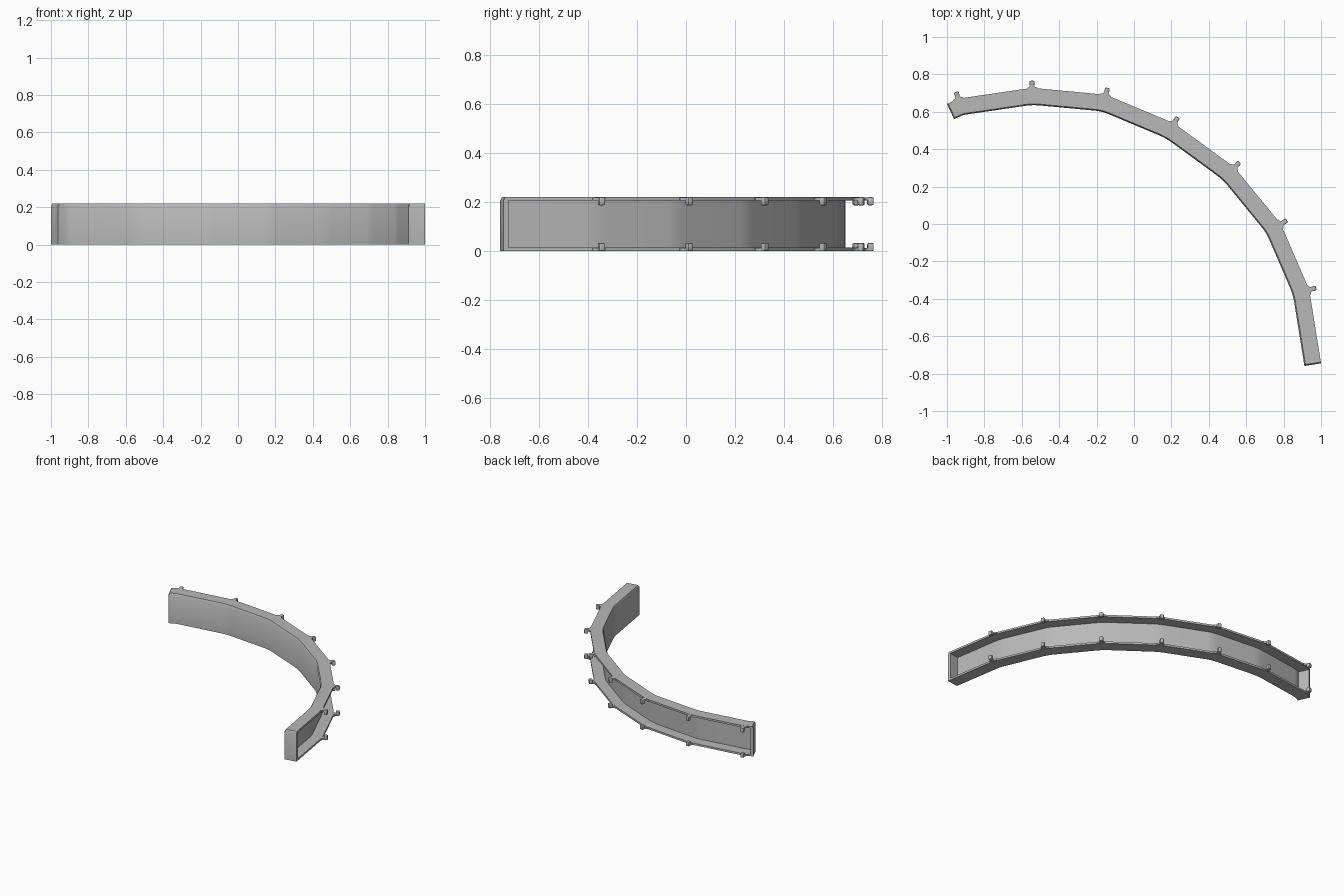
import bpy, bmesh
from mathutils import Vector

cube = bpy.data.objects.get("Cube")
if cube:
    bpy.data.objects.remove(cube, do_unlink=True)

H, W, T = 0.22, 0.09, 0.014      # height, depth, wall thickness
BX, BZ = 0.007, 0.013            # bevel on the inner top edge
CAP = 0.02                       # end wall thickness

grey = bpy.data.materials.new("Plain grey")
grey.use_nodes = True
grey.diffuse_color = (0.48, 0.48, 0.48, 1)
grey.node_tree.nodes["Principled BSDF"].inputs["Base Color"].default_value = (0.48, 0.48, 0.48, 1)


def finish(name, bm, angle=0.5):
    bmesh.ops.recalc_face_normals(bm, faces=bm.faces)
    mesh = bpy.data.meshes.new(name)
    bm.to_mesh(mesh)
    bm.free()
    mesh.materials.append(grey)
    ob = bpy.data.objects.new(name, mesh)
    bpy.context.collection.objects.link(ob)
    bpy.ops.object.select_all(action='DESELECT')
    ob.select_set(True)
    bpy.context.view_layer.objects.active = ob
    bpy.ops.object.shade_smooth_by_angle(angle=angle)
    return ob


def outward(tangent):
    return Vector((-tangent.y, tangent.x))


def loft(name, sections):
    """Skin a run of (point, normal, profile); profile is (depth, z)."""
    bm = bmesh.new()
    rings = []
    for p, n, profile in sections:
        rings.append([bm.verts.new((*(p - n * d), z)) for d, z in profile])
    for a, b in zip(rings, rings[1:]):
        for i in range(len(a)):
            j = (i + 1) % len(a)
            bm.faces.new((a[i], a[j], b[j], b[i]))
    bm.faces.new(rings[0])
    bm.faces.new(rings[-1])
    return finish(name, bm)


# Outer edge of the curved run
path = [Vector(p) for p in (
    (-1.0, 0.642), (-0.94, 0.67), (-0.545, 0.728), (-0.15, 0.691), (0.215, 0.538),
    (0.537, 0.303), (0.785, 0.0), (0.937, -0.352), (1.0, -0.745))]
start_dir = (path[1] - path[0]).normalized()
end_dir = (path[-1] - path[-2]).normalized()

channel = [(0, H), (W - BX, H), (W, H - BZ), (W, 0), (0, 0),
           (0, T), (W - T, T), (W - T, H - T), (0, H - T)]


def solid(drop):
    return [(0, H - drop), (W - BX, H - drop), (W, H - BZ), (W, 0), (0, 0)]


# Channel with softly rounded corners
stations = [(path[0] + start_dir * CAP, outward(start_dir), channel)]
corners = []
for a, b, c in zip(path, path[1:], path[2:]):
    d0, d1 = (b - a).normalized(), (c - b).normalized()
    reach = min(0.05, (b - a).length * 0.5)
    p0, p1 = b - d0 * reach, b + d1 * reach
    for k in range(6):
        t = k / 5
        p = p0 * (1 - t) ** 2 + b * 2 * t * (1 - t) + p1 * t * t
        stations.append((p, outward(d0.lerp(d1, t).normalized()), channel))
    corners.append((b, (d0 + d1).normalized()))
stations.append((path[-1] - end_dir * CAP, outward(end_dir), channel))
loft("curved_channel", stations)

# Closed end walls with a bevelled top edge
for name, p, inward in (("right_end_wall", path[0], start_dir),
                        ("left_end_wall", path[-1], -end_dir)):
    n = outward(start_dir if name.startswith("right") else end_dir)
    loft(name, [(p, n, solid(BZ)), (p + inward * BX, n, solid(0)),
                (p + inward * CAP, n, solid(0))])

# Hooks: a flared tab with a rounded lip turned toward the opening
TAB = [(-0.03, -0.01), (-0.028, 0.0), (-0.016, 0.005), (-0.011, 0.014), (-0.011, 0.032),
       (0.011, 0.032), (0.011, 0.014), (0.016, 0.005), (0.028, 0.0), (0.03, -0.01)]


def hook(name, p, tangent, top):
    n = outward(tangent)
    bm = bmesh.new()

    def prism(outline, z0, z1):
        loops = []
        for z in (z0, z1):
            if top:
                z = H - z
            loops.append([bm.verts.new((*(p + tangent * s + n * r), z)) for s, r in outline])
        faces = [bm.faces.new(loops[0]), bm.faces.new(loops[1])]
        for i in range(len(outline)):
            j = (i + 1) % len(outline)
            faces.append(bm.faces.new((loops[0][i], loops[0][j], loops[1][j], loops[1][i])))
        return faces

    prism(TAB, 0.001, T - 0.001)
    lip = prism([(-0.013, 0.012), (-0.013, 0.038), (0.013, 0.038), (0.013, 0.012)], 0.0, 0.033)
    edges = list({e for f in lip for e in f.edges})
    bmesh.ops.recalc_face_normals(bm, faces=bm.faces)
    bmesh.ops.bevel(bm, geom=edges, offset=0.006, segments=2, profile=0.5, affect='EDGES')
    finish(name, bm, 0.7)


for i, (p, tangent) in enumerate(corners, 1):
    hook(f"top_hook_{i}", p, tangent, True)
    hook(f"bottom_hook_{i}", p, tangent, False)
